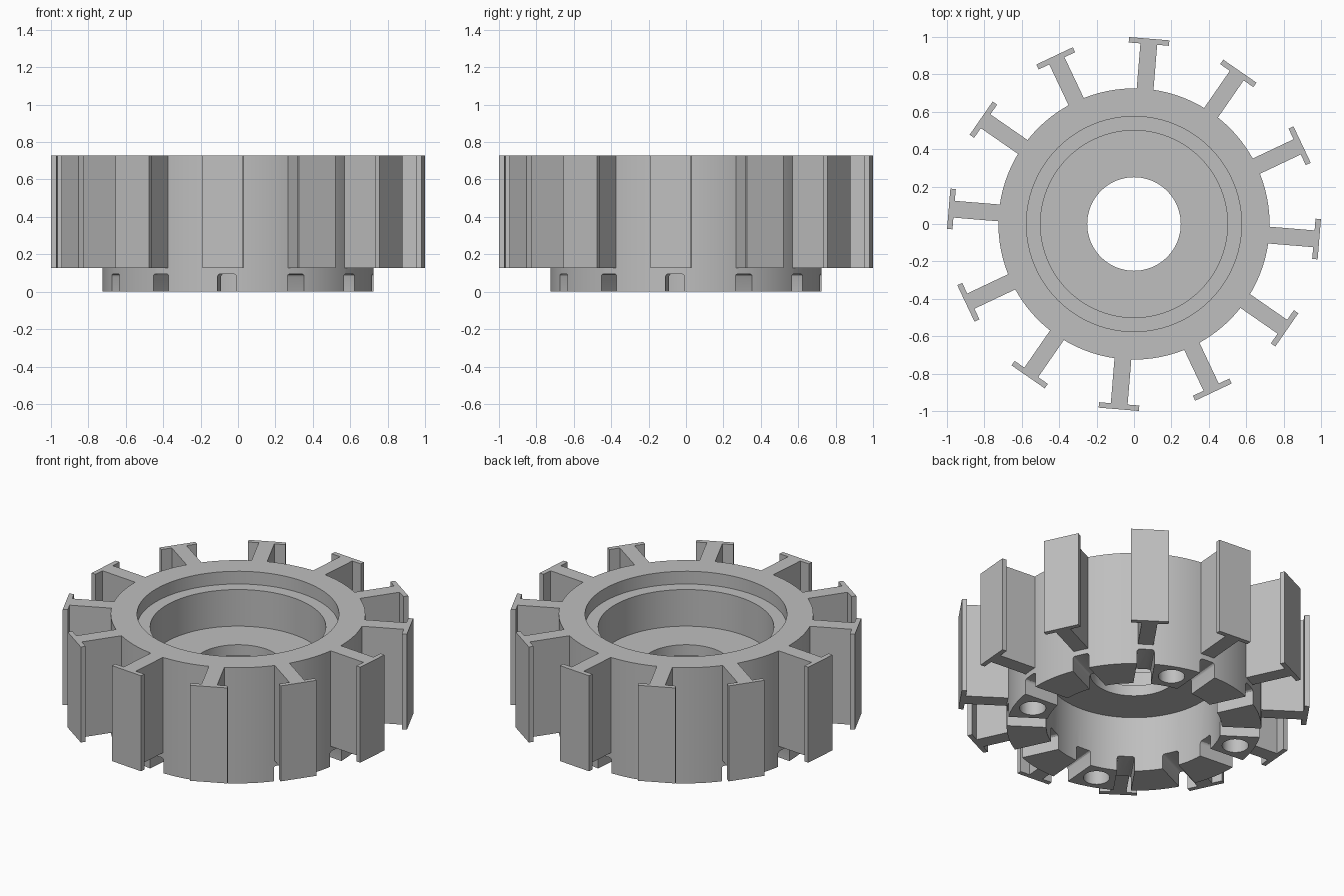
import bpy, bmesh
from math import radians, cos, sin, pi
from mathutils import Matrix, Vector

cube = bpy.data.objects.get("Cube")
if cube:
    bpy.data.objects.remove(cube, do_unlink=True)

COUNT = 12
OFFSET = radians(-4.7)
HEIGHT = 0.727
ARM_BASE = 0.127
HUB_R = 0.725

grey = bpy.data.materials.new("plain_grey")
grey.use_nodes = True
colour = (0.52, 0.52, 0.52, 1)
grey.diffuse_color = colour
grey.node_tree.nodes["Principled BSDF"].inputs["Base Color"].default_value = colour


def finish(name, bm):
    bmesh.ops.recalc_face_normals(bm, faces=bm.faces[:])
    mesh = bpy.data.meshes.new(name)
    bm.to_mesh(mesh)
    bm.free()
    mesh.materials.append(grey)
    obj = bpy.data.objects.new(name, mesh)
    bpy.context.collection.objects.link(obj)
    return obj


def extrude_profile(bm, points, direction, matrix):
    face = bm.faces.new([bm.verts.new(matrix @ Vector(p)) for p in points])
    result = bmesh.ops.extrude_face_region(bm, geom=[face])
    moved = [v for v in result["geom"] if isinstance(v, bmesh.types.BMVert)]
    bmesh.ops.translate(bm, verts=moved, vec=matrix.to_3x3() @ Vector(direction))


def turns(count, start):
    return [Matrix.Rotation(start + i * 2 * pi / count, 4, "Z") for i in range(count)]


# Hub: turned section with a stepped upper bore, a web and a lower bore
section = [(HUB_R, 0), (HUB_R, HEIGHT), (0.575, HEIGHT), (0.575, 0.647), (0.5, 0.647),
           (0.5, 0.417), (0.25, 0.417), (0.25, 0.35), (0.5, 0.35), (0.5, 0)]
bm = bmesh.new()
SEG = 96
rings = [[bm.verts.new((r * cos(2 * pi * s / SEG), r * sin(2 * pi * s / SEG), z))
          for s in range(SEG)] for r, z in section]
for a, b in zip(rings, rings[1:] + rings[:1]):
    for s in range(SEG):
        t = (s + 1) % SEG
        bm.faces.new((a[s], a[t], b[t], b[s]))
hub = finish("hub", bm)

# Radial slots with rounded upper corners
W, TOP, RAD = 0.05, 0.095, 0.015
slot = [(0.4, -W, -0.1), (0.4, W, -0.1)]
for side, start in ((1, 0), (-1, 90)):
    for k in range(4):
        ang = radians(start + 30 * k)
        slot.append((0.4, side * (W - RAD) + RAD * cos(ang), TOP - RAD + RAD * sin(ang)))
bm = bmesh.new()
for m in turns(COUNT, OFFSET):
    extrude_profile(bm, slot, (0.5, 0, 0), m)
slot_cutter = finish("slot_cutter", bm)

# Blind mounting holes in the underside
bm = bmesh.new()
for m in turns(4, OFFSET + radians(75)):
    bmesh.ops.create_cone(bm, cap_ends=True, segments=32, radius1=0.075, radius2=0.075,
                          depth=0.6, matrix=m @ Matrix.Translation((0.615, 0, 0)))
hole_cutter = finish("hole_cutter", bm)

bpy.context.view_layer.objects.active = hub
for cutter in (slot_cutter, hole_cutter):
    cutter.hide_render = True
    mod = hub.modifiers.new("cut", "BOOLEAN")
    mod.operation = "DIFFERENCE"
    mod.solver = "EXACT"
    mod.object = cutter
    bpy.ops.object.modifier_apply(modifier=mod.name)
    bpy.data.objects.remove(cutter, do_unlink=True)

# Arms with flat flanged tips
half = [(0.715, 0.045), (0.965, 0.045), (0.965, 0.108), (0.994, 0.108)]
outline = [(x, -y, ARM_BASE) for x, y in half] + [(x, y, ARM_BASE) for x, y in reversed(half)]
bm = bmesh.new()
for m in turns(COUNT, OFFSET):
    extrude_profile(bm, outline, (0, 0, HEIGHT - ARM_BASE), m)
finish("flanged_arms", bm)

# Smooth the turned walls, keep edges sharp
bpy.ops.object.select_all(action="DESELECT")
hub.select_set(True)
bpy.ops.object.shade_smooth_by_angle(angle=radians(30))
